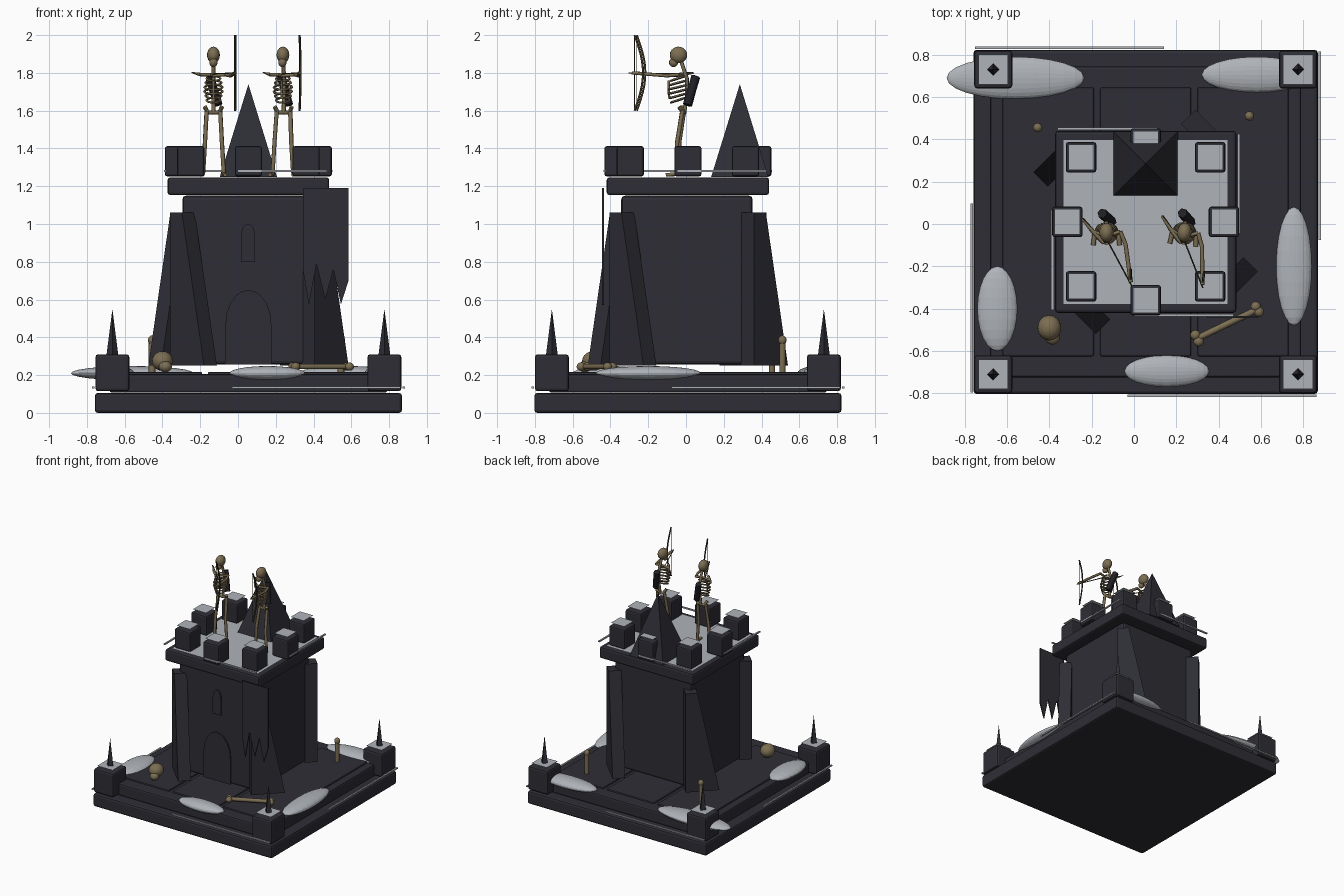
import bpy, bmesh, math
from mathutils import Vector, Matrix

cube = bpy.data.objects.get("Cube")
if cube:
    bpy.data.objects.remove(cube, do_unlink=True)

CX, CY = 0.055, 0.01          # tower axis
TURNS = [(1, 0), (0, 1), (-1, 0), (0, -1)]
CORNERS = [(1, 1), (-1, 1), (-1, -1), (1, -1)]


def material(name, color):
    m = bpy.data.materials.new(name)
    m.use_nodes = True
    m.diffuse_color = (*color, 1)
    m.node_tree.nodes["Principled BSDF"].inputs["Base Color"].default_value = (*color, 1)
    return m


STONE = material("dark stone", (0.027, 0.027, 0.036))
SNOW = material("snow", (0.43, 0.45, 0.48))
BONE = material("old bone", (0.2, 0.155, 0.085))
LEATHER = material("black leather", (0.014, 0.014, 0.018))
WOOD = material("dark wood", (0.045, 0.036, 0.018))


def finish(name, bm, mat, smooth=False):
    bmesh.ops.recalc_face_normals(bm, faces=bm.faces)
    mesh = bpy.data.meshes.new(name)
    bm.to_mesh(mesh)
    bm.free()
    mesh.materials.append(mat)
    ob = bpy.data.objects.new(name, mesh)
    bpy.context.collection.objects.link(ob)
    if smooth:
        mesh.shade_smooth()
    return ob


def box(name, x, y, z0, z1, hx, hy, mat=STONE, bevel=0.0):
    bm = bmesh.new()
    bmesh.ops.create_cube(bm, size=2)
    bmesh.ops.transform(bm, verts=bm.verts, matrix=Matrix.Translation((x, y, (z0 + z1) / 2))
                        @ Matrix.Diagonal((hx, hy, (z1 - z0) / 2, 1)))
    if bevel:
        bmesh.ops.bevel(bm, geom=bm.edges[:], offset=bevel, segments=2, profile=0.5, affect='EDGES')
    return finish(name, bm, mat)


def sheet(name, x, y, z, half):
    bm = bmesh.new()
    bmesh.ops.create_grid(bm, x_segments=1, y_segments=1, size=half,
                          matrix=Matrix.Translation((x, y, z)))
    return finish(name, bm, SNOW)


def spike(name, x, y, z0, z1, radius, turn):
    bm = bmesh.new()
    bmesh.ops.create_cone(bm, cap_ends=True, segments=4, radius1=radius, radius2=0, depth=z1 - z0,
                          matrix=Matrix.Translation((x, y, (z0 + z1) / 2)) @ Matrix.Rotation(turn, 4, 'Z'))
    return finish(name, bm, STONE)


def ball(name, loc, size, mat, axis='Z', segs=16, rings=10, smooth=True):
    bm = bmesh.new()
    turn = {'X': Matrix.Rotation(math.pi / 2, 4, 'Y'), 'Y': Matrix.Rotation(math.pi / 2, 4, 'X'),
            'Z': Matrix.Identity(4)}[axis]
    bmesh.ops.create_uvsphere(bm, u_segments=segs, v_segments=rings, radius=1,
                              matrix=Matrix.Translation(loc) @ Matrix.Diagonal((*size, 1)) @ turn)
    return finish(name, bm, mat, smooth)


def panel(name, outline, y, thick):
    # flat upright outline (x, z) given a little depth towards the front
    bm = bmesh.new()
    face = bm.faces.new([bm.verts.new((x, y, z)) for x, z in outline])
    out = bmesh.ops.extrude_face_region(bm, geom=[face])["geom"]
    for v in out:
        if isinstance(v, bmesh.types.BMVert):
            v.co.y -= thick
    return finish(name, bm, STONE)


def tubes(name, paths, mat):
    # each path: (radius, points), joined in one mesh
    cu = bpy.data.curves.new(name, 'CURVE')
    cu.dimensions = '3D'
    cu.bevel_depth = 1
    cu.bevel_resolution = 1
    cu.use_fill_caps = True
    for radius, pts in paths:
        s = cu.splines.new('POLY')
        s.points.add(len(pts) - 1)
        for p, co in zip(s.points, pts):
            p.co = (*co, 1)
            p.radius = radius
    tmp = bpy.data.objects.new(name + "_path", cu)
    bpy.context.collection.objects.link(tmp)
    bpy.context.view_layer.update()
    mesh = bpy.data.meshes.new_from_object(tmp.evaluated_get(bpy.context.evaluated_depsgraph_get()))
    bpy.data.objects.remove(tmp)
    mesh.name = name
    mesh.materials.clear()
    mesh.materials.append(mat)
    mesh.shade_smooth()
    ob = bpy.data.objects.new(name, mesh)
    bpy.context.collection.objects.link(ob)
    return ob


# Stepped base with floor panels
box("base_slab", CX, CY, 0, 0.105, 0.813, 0.813, bevel=0.015)
box("base_step", CX, CY, 0.107, 0.205, 0.735, 0.735, bevel=0.012)
for i in (-1, 0, 1):
    box("floor_panel", CX + i * 0.46, CY, 0.19, 0.217, 0.215, 0.635, bevel=0.008)

# Corner posts with spikes and snow caps
for sx, sy in CORNERS:
    x, y = CX + sx * 0.72, CY + sy * 0.72
    box("corner_post", x, y, 0.115, 0.31, 0.09, 0.09, bevel=0.015)
    spike("post_spike", x, y, 0.3, 0.55, 0.032, 0)
    sheet("post_snow", x, y, 0.33, 0.07)

# Tower body and crown
box("tower_body", CX, CY - 0.005, 0.255, 1.15, 0.35, 0.348, bevel=0.02)
box("crown_slab", CX, CY, 1.153, 1.247, 0.428, 0.43, bevel=0.015)
sheet("crown_snow", CX, CY, 1.25, 0.387)
spots = [(sx * 0.305, sy * 0.305) for sx, sy in CORNERS] + [(c * 0.37, s * 0.37) for c, s in TURNS]
for dx, dy in spots:
    box("merlon", CX + dx, CY + dy, 1.252, 1.412, 0.072, 0.072, bevel=0.012)
    sheet("merlon_snow", CX + dx, CY + dy, 1.435, 0.06)
spike("roof_spire", CX, 0.285, 1.248, 1.74, 0.215, math.pi / 4)

# Leaning buttresses and snow strips, repeated on the four sides
for c, s in TURNS:
    def turned(p):
        return (CX + c * p[0] - s * p[1], CY + s * p[0] + c * p[1], p[2])
    tip, side = Vector((-0.235, -0.53, 0.25)), Vector((0.068, 0.068, 0))
    far, lean = Vector((-0.18, 0.18, 0)), Vector((-0.117, 0.117, 0.81))
    back = tip + far + Vector((0, 0, 0.81))
    bm = bmesh.new()
    for p in (tip, tip + far, tip + lean, back):
        bm.verts.new(turned(p))
        bm.verts.new(turned(p + side))
    bmesh.ops.convex_hull(bm, input=bm.verts)
    bmesh.ops.dissolve_limit(bm, angle_limit=0.02, verts=bm.verts, edges=bm.edges)
    finish("buttress", bm, STONE)
    for x0, x1, y, z in ((-0.08, 0.8, -0.822, 0.135), (-0.05, 0.41, -0.44, 1.28)):
        a, b = turned((x0, y, z)), turned((x1, y, z))
        box("snow_strip", (a[0] + b[0]) / 2, (a[1] + b[1]) / 2, z - 0.005, z + 0.005,
            abs(a[0] - b[0]) / 2 + 0.006, abs(a[1] - b[1]) / 2 + 0.006, SNOW)


# Door, window and torn banner
def arch(x, half, z0, spring, top):
    side = [(half * math.cos(t), spring + (top - spring) * math.sin(t) ** 0.9)
            for t in (0, 0.35, 0.7, 1.05, 1.3)]
    right = [(half, z0)] + side
    return [(x + a, z) for a, z in right] + [(x, top)] + [(x - a, z) for a, z in reversed(right)]


panel("door", arch(0.055, 0.123, 0.255, 0.45, 0.65), -0.343, 0.009)
panel("window", arch(0.053, 0.037, 0.8, 0.93, 1.0), -0.343, 0.009)
panel("banner", [(0.345, 1.19), (0.585, 1.19), (0.585, 0.7), (0.545, 0.575), (0.505, 0.76),
                 (0.462, 0.6), (0.415, 0.79), (0.375, 0.57), (0.345, 0.75)], -0.435, 0.009)

# Snow drifts on the base
for x, y, hx, hy in ((-0.56, 0.69, 0.325, 0.1), (0.58, 0.705, 0.26, 0.085), (0.755, -0.2, 0.085, 0.28),
                     (0.155, -0.695, 0.2, 0.075), (-0.645, -0.4, 0.095, 0.2)):
    ball("snow_drift", (x, y, 0.21), (hx, hy, 0.038), SNOW, 'X' if hx > hy else 'Y', 24, 12, False)

# Scattered bones
ball("fallen_skull", (-0.4, -0.49, 0.275), (0.056, 0.06, 0.052), BONE)
ball("fallen_jaw", (-0.385, -0.535, 0.245), (0.035, 0.035, 0.03), BONE)
tubes("fallen_bone", [(0.016, [(0.3, -0.54, 0.245), (0.58, -0.405, 0.245)])], BONE)
for x, y in ((0.29, -0.525), (0.305, -0.555), (0.575, -0.39), (0.59, -0.415)):
    ball("bone_knob", (x, y, 0.245), (0.024, 0.024, 0.022), BONE)
for x, y in ((-0.455, 0.455), (0.545, 0.51)):
    tubes("upright_bone", [(0.018, [(x, y, 0.215), (x, y, 0.39)])], BONE)
    ball("bone_end", (x, y, 0.385), (0.022, 0.022, 0.025), BONE)


# Skeleton archers
def archer(x, y, angle):
    parts = []
    bones = [(0.011, [(0, 0.03, 1.58), (0, 0.045, 1.68), (0, 0.045, 1.77), (0, 0.015, 1.86)]),
             (0.012, [(-0.045, 0.01, 1.62), (-0.03, 0.03, 1.59), (0.03, 0.03, 1.59), (0.045, 0.01, 1.62)]),
             (0.009, [(-0.065, 0.005, 1.79), (0, -0.02, 1.785), (0.065, 0.005, 1.79)]),
             (0.007, [(0, -0.052, 1.76), (0, -0.05, 1.67)]),
             (0.01, [(-0.065, 0.005, 1.79), (-0.11, 0.06, 1.8), (-0.055, -0.005, 1.79), (-0.01, -0.05, 1.79)]),
             (0.01, [(0.065, 0.005, 1.79), (0.09, -0.055, 1.785), (0.115, -0.235, 1.8)])]
    for s in (-1, 1):
        bones.append((0.012, [(s * 0.036, 0.025, 1.6), (s * 0.045, -0.002, 1.43), (s * 0.055, 0.0, 1.27)]))
        bones.append((0.011, [(s * 0.055, 0.005, 1.265), (s * 0.062, -0.06, 1.26)]))
    for i in range(6):
        w = 0.052 - 0.006 * abs(i - 2.5)
        ring = [2 * math.pi * k / 12 for k in range(13)]
        bones.append((0.0055, [(w * math.sin(t), w * math.cos(t) - 0.004, 1.655 + i * 0.023 + 0.012 * math.cos(t))
                               for t in ring]))
    parts.append(tubes("skeleton_bones", bones, BONE))
    parts.append(ball("skull", (0, 0, 1.895), (0.034, 0.046, 0.044), BONE))
    parts.append(ball("jaw", (0, -0.026, 1.855), (0.022, 0.024, 0.024), BONE))
    arc = [(0.115, -0.22 + 0.045 * math.cos(t), 1.8 + 0.2 * t / (math.pi / 2))
           for t in [math.pi / 2 * k / 6 for k in range(-6, 7)]]
    parts.append(tubes("bow", [(0.006, arc), (0.002, [arc[0], arc[-1]])], WOOD))
    parts.append(tubes("arrow", [(0.0035, [(0.118, -0.25, 1.8), (0.0, -0.03, 1.795)])], WOOD))
    parts.append(tubes("quiver", [(0.024, [(0.025, 0.05, 1.63), (-0.02, 0.09, 1.78)])], LEATHER))
    for ob in parts:
        ob.data.transform(Matrix.Translation((x, y, 0)) @ Matrix.Rotation(angle, 4, 'Z'))


archer(-0.13, -0.04, 0)
archer(0.238, -0.04, -0.12)
